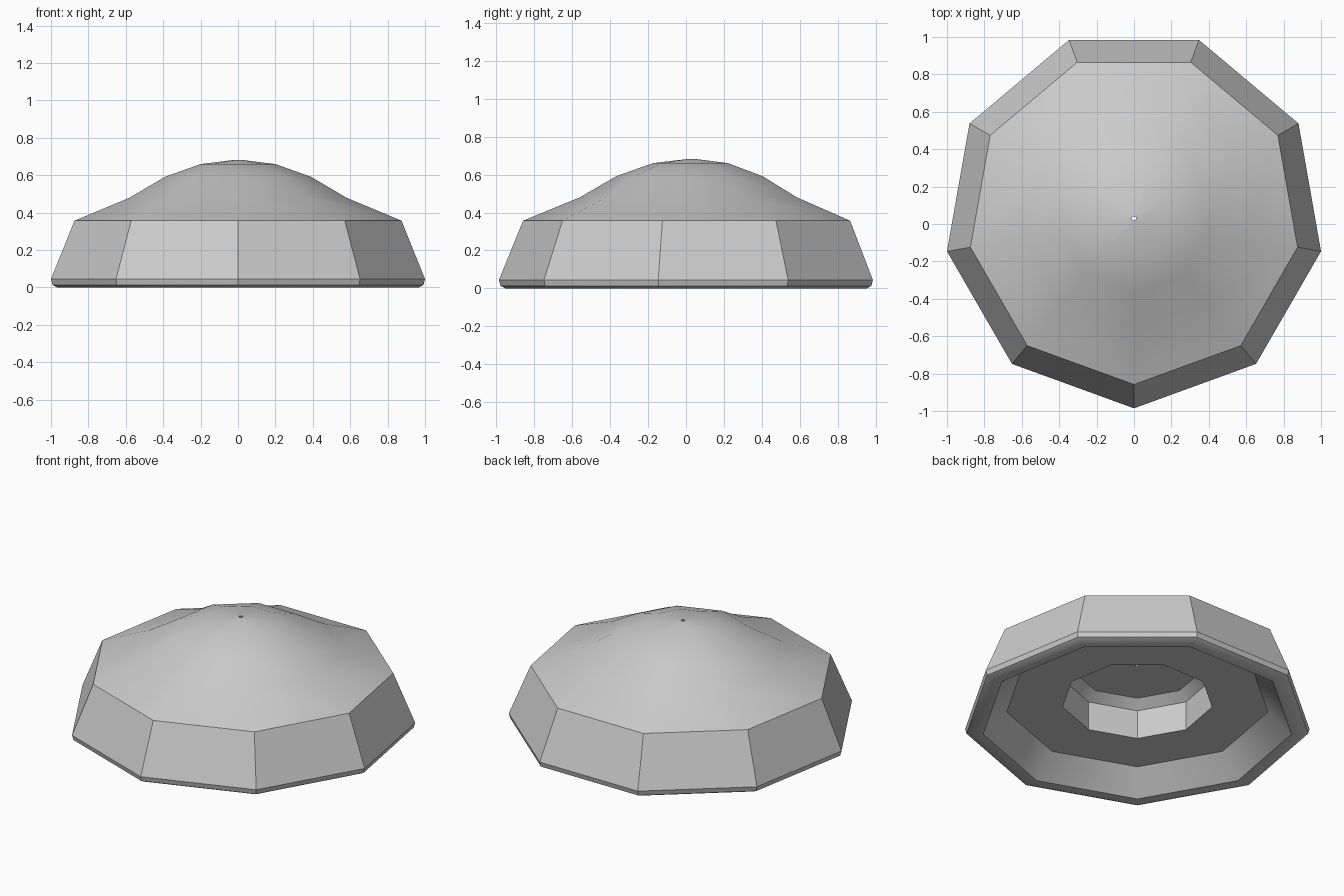
import bpy, bmesh
from math import radians, sin, cos

if "Cube" in bpy.data.objects:
    bpy.data.objects.remove(bpy.data.objects["Cube"])

SIDES = 9
CENTER_Y = 0.03


def lathe(name, profile):
    """Revolve a closed (radius, z) profile into a nine-sided ring."""
    bm = bmesh.new()
    rings = []
    for k in range(SIDES):
        a = radians(-90 + 360 * k / SIDES)
        rings.append([bm.verts.new((r * cos(a), CENTER_Y + r * sin(a), z))
                      for r, z in profile])
    n = len(profile)
    for k in range(SIDES):
        a, b = rings[k], rings[(k + 1) % SIDES]
        for i in range(n):
            j = (i + 1) % n
            bm.faces.new((a[i], b[i], b[j], a[j]))
    bmesh.ops.recalc_face_normals(bm, faces=bm.faces)
    mesh = bpy.data.meshes.new(name)
    bm.to_mesh(mesh)
    bm.free()
    obj = bpy.data.objects.new(name, mesh)
    bpy.context.collection.objects.link(obj)
    bpy.context.view_layer.objects.active = obj
    obj.select_set(True)
    bpy.ops.object.shade_smooth_by_angle(angle=radians(30))
    obj.select_set(False)
    return obj


# Flared dome: apex pinhole, concave-convex crown, skirt, rounded foot
outside = [(0.012, 0.683), (0.203, 0.66), (0.396, 0.592), (0.589, 0.48),
           (0.888, 0.357), (1.0154, 0.045), (1.007, 0.014), (0.98, 0.0)]
# Underside: flat rim, sloped recess, floor, central socket with chamfer
underside = [(0.909, 0.0), (0.77, 0.135), (0.44, 0.135), (0.44, 0.32),
             (0.38, 0.37), (0.012, 0.37)]
lathe("dome_base", outside + underside)
